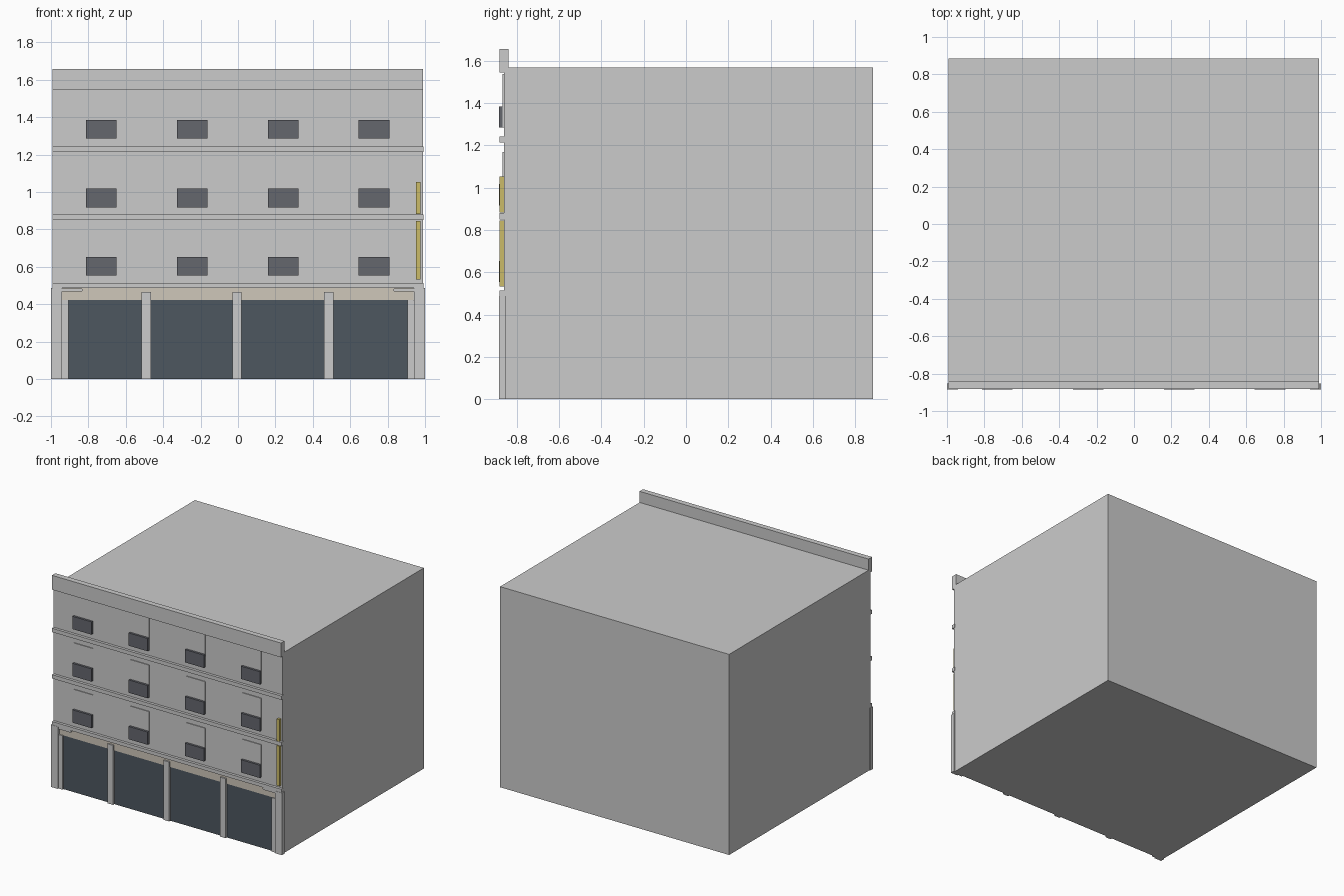
import bpy

if "Cube" in bpy.data.objects:
    bpy.data.objects.remove(bpy.data.objects["Cube"])

def material(name, rgb):
    m = bpy.data.materials.new(name)
    m.diffuse_color = (*rgb, 1)
    m.use_nodes = True
    m.node_tree.nodes["Principled BSDF"].inputs["Base Color"].default_value = m.diffuse_color
    return m

GLASS = material("dark_glass", (0.075, 0.095, 0.115))
PANEL = material("dark_panel", (0.13, 0.135, 0.155))
YELLOW = material("yellow", (0.60, 0.50, 0.14))
BEIGE = material("beige", (0.62, 0.57, 0.49))

def box(name, x0, x1, y0, y1, z0, z1, mat=None):
    bpy.ops.mesh.primitive_cube_add(size=1, location=((x0+x1)/2, (y0+y1)/2, (z0+z1)/2))
    o = bpy.context.object
    o.name = name
    o.scale = (x1-x0, y1-y0, z1-z0)
    bpy.ops.object.transform_apply(location=False, rotation=False, scale=True)
    if mat:
        o.data.materials.append(mat)
    return o

WALL, FRONT = -0.862, -0.883   # wall plane and outermost facade plane

# main block and roof parapet
box("building_body", -0.993, 0.99, WALL, 0.885, 0, 1.57)
box("parapet", -0.993, 0.99, FRONT, -0.84, 1.545, 1.657)

# floor bands
for z0, z1 in ((0.485, 0.513), (0.85, 0.88), (1.213, 1.243)):
    box("floor_band", -0.993, 0.993, FRONT, WALL + 0.01, z0, z1)

# windows: shallow raised panel with a dark sill box in front
for z in (0.553, 0.917, 1.285):
    for x in (-0.732, -0.245, 0.242, 0.727):
        box("window_panel", x-0.082, x+0.082, -0.868, WALL + 0.01, z, z+0.253)
        box("window_sill_box", x-0.082, x+0.082, -0.885, -0.866, z, z+0.1, PANEL)

# ground floor shopfront
for x0, x1 in ((-0.907, -0.515), (-0.465, -0.03), (0.02, 0.46), (0.51, 0.905)):
    box("shop_glass", x0, x1, -0.866, WALL + 0.01, 0.001, 0.422, GLASS)
box("shop_lintel", -0.943, 0.938, -0.868, WALL + 0.01, 0.422, 0.485, BEIGE)
for x in (-0.49, -0.005, 0.485):
    box("shop_column", x-0.025, x+0.025, -0.88, WALL + 0.01, 0, 0.465)
for s in (-1, 1):
    def side(name, a, b, y, z0, z1):
        box(name, min(s*a, s*b), max(s*a, s*b), y, WALL + 0.01, z0, z1)
    side("end_pier", 0.94, 1.0, -0.885, 0, 0.487)
    side("inner_pier", 0.905, 0.942, -0.876, 0, 0.422)
    # bracket with a rounded tip
    side("bracket_arm", 0.838, 0.942, -0.88, 0.467, 0.484)
    bpy.ops.mesh.primitive_cylinder_add(vertices=16, radius=0.0085, depth=0.028,
        location=(s*0.838, -0.866, 0.4755), rotation=(1.5708, 0, 0))
    bpy.context.object.name = "bracket_tip"

# yellow vertical strips
for z0, z1 in ((0.532, 0.845), (0.882, 1.053)):
    box("yellow_strip", 0.953, 0.976, FRONT, WALL + 0.005, z0, z1, YELLOW)
